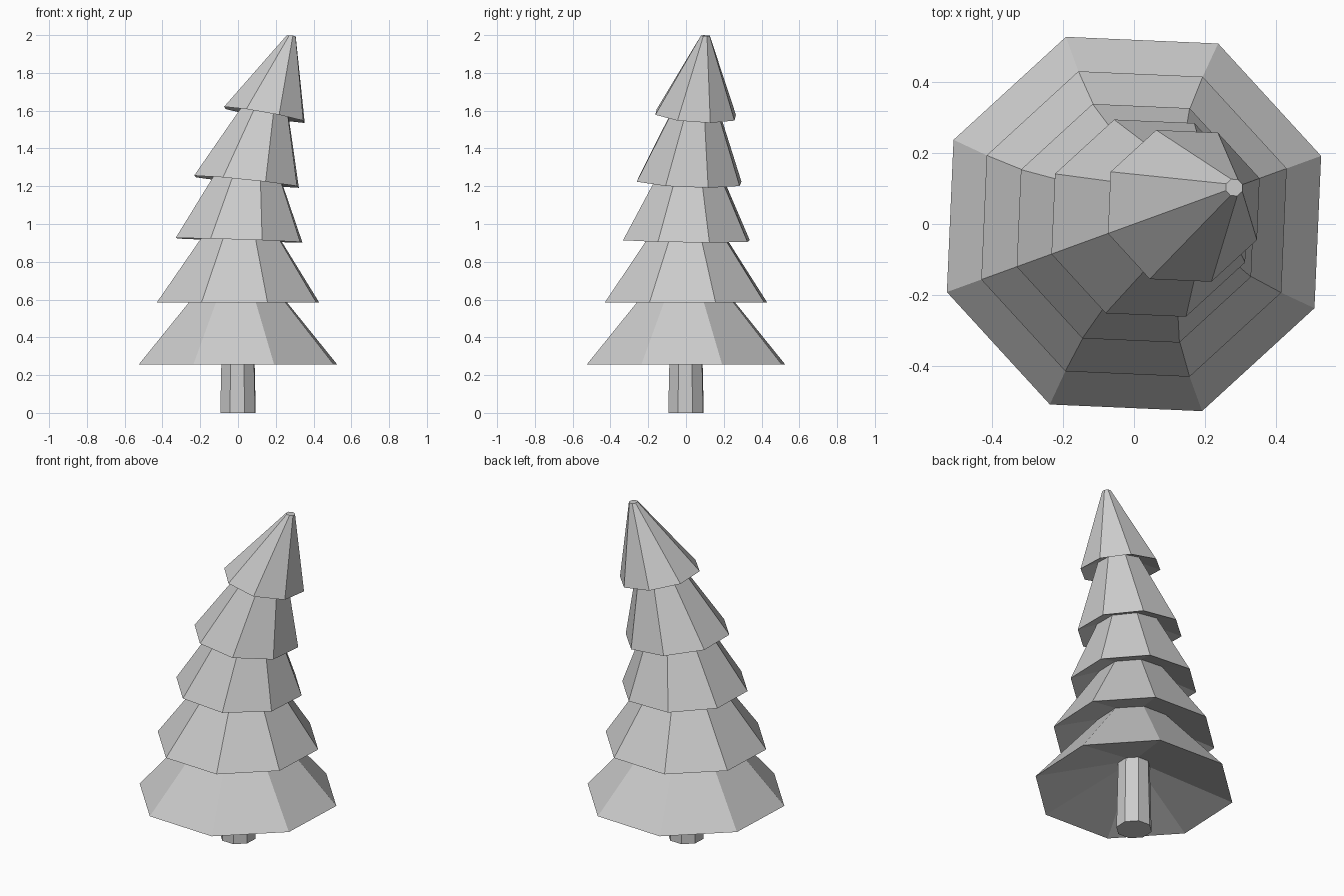
import bpy, bmesh
from math import cos, sin, radians

if "Cube" in bpy.data.objects:
    bpy.data.objects.remove(bpy.data.objects["Cube"])

SIDES = 8
TURN = radians(20)      # rotation of the octagons and direction of the lean


def ring(bm, radius, z, lean=0.0, tilt=0.0):
    """Octagon shifted by 'lean' along the lean direction, dipping by 'tilt'."""
    verts = []
    for i in range(SIDES):
        a = i * 2 * 3.14159265 / SIDES
        u, v = radius * cos(a), radius * sin(a)
        x, y = u + lean, v
        verts.append(bm.verts.new((x * cos(TURN) - y * sin(TURN),
                                   x * sin(TURN) + y * cos(TURN),
                                   z - tilt * u)))
    return verts


def loft(name, rings, cap_start=True):
    """Skin a stack of octagons with flat quads and cap the ends."""
    bm = bmesh.new()
    loops = [ring(bm, *r) for r in rings]
    for lo, hi in zip(loops, loops[1:]):
        for i in range(SIDES):
            j = (i + 1) % SIDES
            bm.faces.new((lo[i], lo[j], hi[j], hi[i]))
    if cap_start:
        bm.faces.new(loops[0][::-1])
    bm.faces.new(loops[-1])
    bmesh.ops.recalc_face_normals(bm, faces=bm.faces)
    mesh = bpy.data.meshes.new(name)
    bm.to_mesh(mesh)
    bm.free()
    obj = bpy.data.objects.new(name, mesh)
    bpy.context.collection.objects.link(obj)
    return obj


# Trunk, slightly tapered, ending inside the lowest tier
loft("trunk", [(0.10, 0.0), (0.09, 0.42)])

# Foliage: alternating rims and necks (radius, z, lean, tilt)
loft("foliage", [
    (0.088, 0.41),                    # hollow underside meets the trunk
    (0.56, 0.255),                    # tier 1 rim
    (0.204, 0.669),
    (0.457, 0.585),                   # tier 2 rim
    (0.19, 0.969, 0.02, 0.035),
    (0.357, 0.914, 0.006, 0.035),     # tier 3 rim
    (0.18, 1.26, 0.06, 0.11),
    (0.295, 1.224, 0.048, 0.11),      # tier 4 rim
    (0.124, 1.614, 0.158, 0.19),
    (0.227, 1.578, 0.149, 0.19),      # tier 5 rim
    (0.025, 1.997, 0.30, 0.1),        # blunt tip
])
